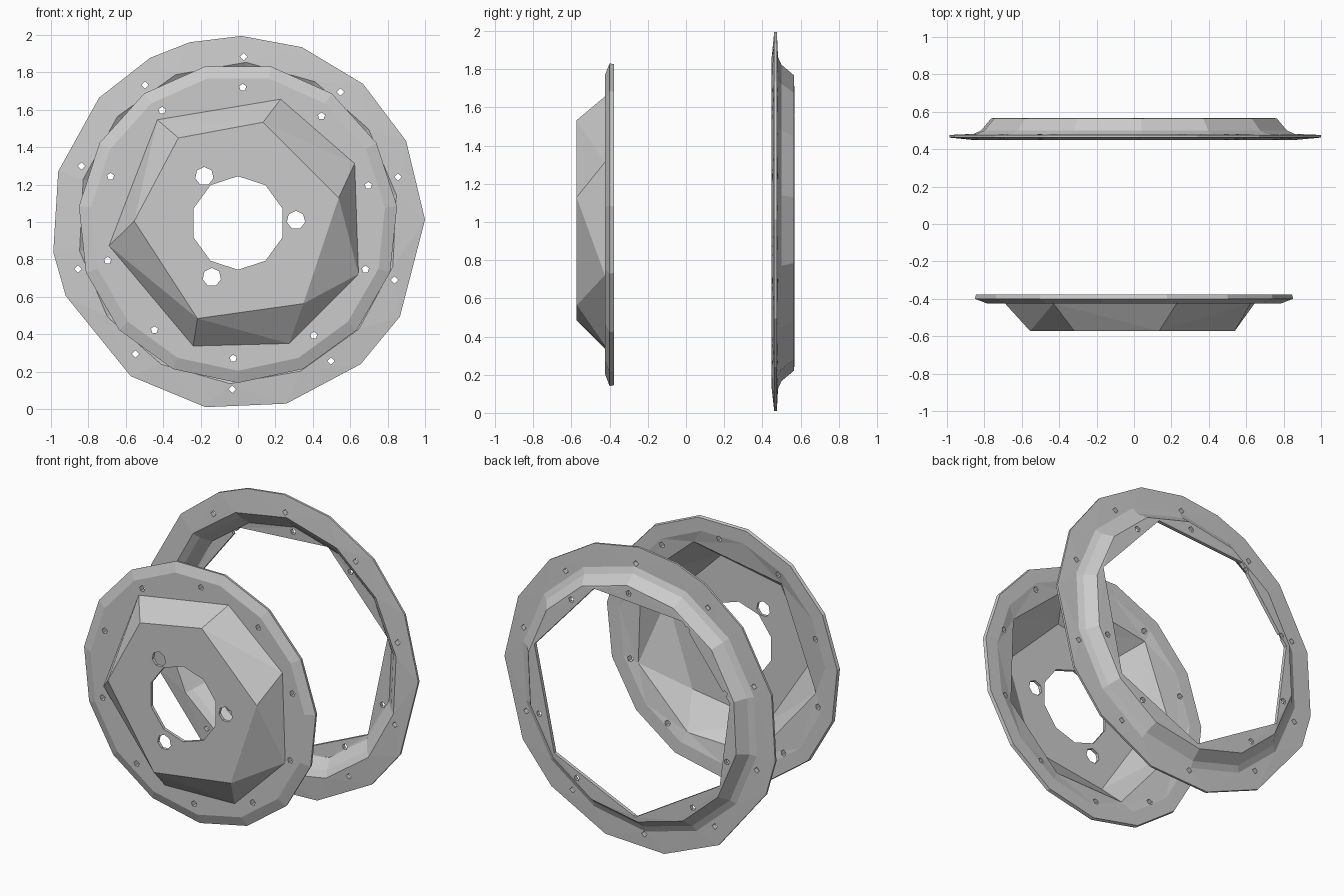
import bpy, bmesh
from math import sin, cos, radians, pi
from mathutils import Matrix, Vector

if "Cube" in bpy.data.objects:
    bpy.data.objects.remove(bpy.data.objects["Cube"])

CZ = 0.995


def even(n, start=0):
    return [start + 360 * i / n for i in range(n)]


def loft_ring(name, rings):
    """Closed low-poly ring of revolution; each loop is (angles, radius, y) with its own side count."""
    bm = bmesh.new()
    loops = []
    for angs, r, y in rings:
        angs = sorted(a % 360 for a in angs)
        loops.append((angs, [bm.verts.new((r * cos(radians(a)), y, CZ + r * sin(radians(a)))) for a in angs]))
    for k in range(len(loops)):
        (aa, va), (ab, vb) = loops[k], loops[(k + 1) % len(loops)]
        na, nb = len(aa), len(ab)
        if aa == ab:
            for i in range(na):
                j = (i + 1) % na
                bm.faces.new((va[i], va[j], vb[j], vb[i]))
            continue
        # zip loops with different side counts, starting from the closest pair
        s = min(range(nb), key=lambda q: abs((ab[q] - aa[0] + 180) % 360 - 180))
        off = (ab[s] - aa[0] + 180) % 360 - 180
        A = [aa[i % na] - aa[0] + 360 * (i // na) for i in range(na + 1)]
        B = [off + (ab[(s + i) % nb] - ab[s]) % 360 for i in range(nb)] + [off + 360]
        i = j = 0
        while i < na or j < nb:
            if j == nb or (i < na and A[i] + A[i + 1] <= B[j] + B[j + 1]):
                bm.faces.new((va[i % na], va[(i + 1) % na], vb[(s + j) % nb]))
                i += 1
            else:
                bm.faces.new((va[i % na], vb[(s + j + 1) % nb], vb[(s + j) % nb]))
                j += 1
    bmesh.ops.recalc_face_normals(bm, faces=bm.faces)
    me = bpy.data.meshes.new(name)
    bm.to_mesh(me)
    bm.free()
    ob = bpy.data.objects.new(name, me)
    bpy.context.collection.objects.link(ob)
    return ob


def drill(ob, holes):
    """Cut holes (x, z offset from the axis, radius, sides) right through along y."""
    bm = bmesh.new()
    for x, z, r, n in holes:
        m = Matrix.Translation((x, 0, CZ + z)) @ Matrix.Rotation(pi / 2, 4, 'X')
        bmesh.ops.create_cone(bm, cap_ends=True, segments=n, radius1=r, radius2=r, depth=3, matrix=m)
    me = bpy.data.meshes.new("hole_cutter")
    bm.to_mesh(me)
    bm.free()
    cut = bpy.data.objects.new("hole_cutter", me)
    bpy.context.collection.objects.link(cut)
    cut.hide_render = True
    mod = ob.modifiers.new("holes", 'BOOLEAN')
    mod.object, mod.operation, mod.solver = cut, 'DIFFERENCE', 'EXACT'
    bpy.context.view_layer.objects.active = ob
    bpy.ops.object.modifier_apply(modifier=mod.name)
    bpy.data.objects.remove(cut)


def circle_of_holes(r, size, n):
    return [(r * cos(radians(a)), r * sin(radians(a)), size, n) for a in even(10, 16)]


# Front dish: flat hub face, faceted cone, thin bolted flange
bore = even(10, 18)
face = [76, 14, -51, 247, 179, 125]
cone = [71, 27, -23, -67, 250, 190, 128]
rim = even(15, 6)
dish = loft_ring("front_dish", [
    (bore, 0.25, -0.573), (face, 0.555, -0.573), (cone, 0.70, -0.425),
    (rim, 0.79, -0.425), (rim, 0.855, -0.40), (rim, 0.85, -0.378),
    (rim, 0.76, -0.38), (cone, 0.685, -0.40), (face, 0.54, -0.553), (bore, 0.25, -0.553)])
inner_holes = circle_of_holes(0.725, 0.02, 5)
hub_bolts = [(0.31, 0.015, 0.05, 7), (-0.18, 0.25, 0.05, 7), (-0.14, -0.29, 0.05, 7)]
drill(dish, inner_holes + hub_bolts)

# Back ring: wide bolted flange with a stepped lip and coarse inner edge
outer = [89, 70, 48, 26, 1, -30, -49, -75, -100, -125, -157, 189, 164, 138, 118, 105]
mid = even(14, 10)
inner = [16, -40, -92, -150, 165, 120, 68]
ring = loft_ring("back_ring", [
    (outer, 1.0, 0.462), (mid, 0.86, 0.448), (mid, 0.82, 0.475), (mid, 0.76, 0.54),
    (inner, 0.745, 0.545), (inner, 0.745, 0.568), (mid, 0.775, 0.565),
    (mid, 0.83, 0.50), (mid, 0.87, 0.482), (outer, 1.0, 0.476)])
drill(ring, circle_of_holes(0.89, 0.02, 4) + inner_holes)
